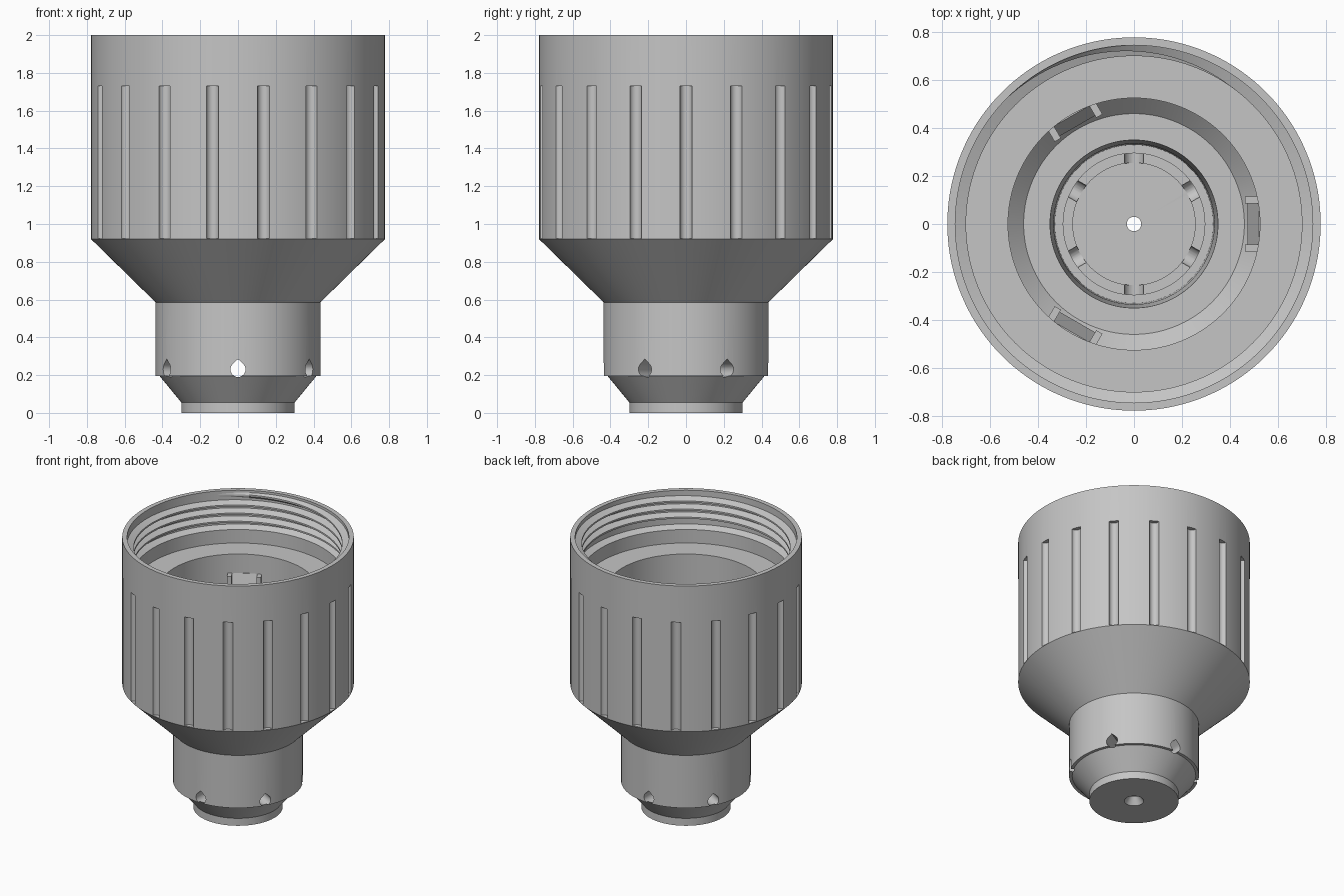
import bpy, bmesh, math
from mathutils import Vector, Matrix

if "Cube" in bpy.data.objects:
    bpy.data.objects.remove(bpy.data.objects["Cube"], do_unlink=True)

# One plain grey plastic
grey = bpy.data.materials.new("plain_grey")
grey.use_nodes = True
COLOUR = (0.56, 0.56, 0.56, 1)
grey.diffuse_color = COLOUR
grey.node_tree.nodes["Principled BSDF"].inputs["Base Color"].default_value = COLOUR

SEGMENTS = 144
TAU = math.tau


def finish(bm, name):
    bmesh.ops.recalc_face_normals(bm, faces=bm.faces)
    mesh = bpy.data.meshes.new(name)
    bm.to_mesh(mesh)
    bm.free()
    mesh.materials.append(grey)
    obj = bpy.data.objects.new(name, mesh)
    bpy.context.collection.objects.link(obj)
    return obj


def select(obj):
    bpy.ops.object.select_all(action="DESELECT")
    obj.select_set(True)
    bpy.context.view_layer.objects.active = obj


def smooth(obj):
    select(obj)
    bpy.ops.object.shade_smooth_by_angle(angle=math.radians(25))


def bridge(bm, rings, closed=False):
    """Skin consecutive rings of vertices."""
    pairs = zip(rings, rings[1:] + rings[:1]) if closed else zip(rings, rings[1:])
    for a, b in pairs:
        for i in range(len(a)):
            j = (i + 1) % len(a)
            bm.faces.new((a[i], a[j], b[j], b[i]))


def prism(bm, start, end, place):
    """Closed prism between two equal outlines, placed by a matrix."""
    rings = [[bm.verts.new(place @ Vector(p)) for p in ring] for ring in (start, end)]
    bridge(bm, rings)
    bm.faces.new(rings[0])
    bm.faces.new(rings[1])


def turn(degrees):
    return Matrix.Rotation(math.radians(degrees), 4, "Z")


# Body: closed wall section (radius, height) turned about z
section = [
    # outside, bottom to top
    (0.065, 0), (0.3, 0), (0.3, 0.055), (0.415, 0.195), (0.436, 0.195),
    (0.436, 0.585), (0.778, 0.92), (0.778, 2),
    # threaded mouth and stepped bore, top to bottom
    (0.745, 2), (0.745, 1.75), (0.7, 1.73), (0.7, 1.63), (0.525, 1.63),
    (0.525, 0.95), (0.46, 0.885), (0.35, 0.885), (0.335, 0.6), (0.33, 0.31),
    (0.295, 0.31), (0.295, 0.235), (0.255, 0.235), (0.255, 0.19),
    (0.03, 0.19), (0.03, 0.05),
]
bm = bmesh.new()
rings = []
for r, z in section:
    rings.append([bm.verts.new((r * math.cos(TAU * i / SEGMENTS),
                                r * math.sin(TAU * i / SEGMENTS), z))
                  for i in range(SEGMENTS)])
bridge(bm, rings, closed=True)
body = finish(bm, "body")

# Cutters: round grip flutes and radial teardrop vents
bm = bmesh.new()
for k in range(18):
    place = turn(20 * k) @ Matrix.Translation((0.78, 0, 0))
    circle = [(0.033 * math.cos(TAU * i / 24), 0.033 * math.sin(TAU * i / 24))
              for i in range(24)]
    prism(bm, [(x, y, 0.924) for x, y in circle], [(x, y, 1.73) for x, y in circle], place)

drop = [(0, 0.285)]
for i in range(19):
    a = math.radians(45 - 15 * i)
    drop.append((0.04 * math.cos(a), 0.23 + 0.04 * math.sin(a)))
for k in range(6):
    prism(bm, [(0.22, t, z) for t, z in drop], [(0.5, t, z) for t, z in drop],
          turn(30 + 60 * k))
cutter = finish(bm, "cutter")
cutter.hide_render = True

cut = body.modifiers.new("cut", "BOOLEAN")
cut.operation = "DIFFERENCE"
cut.solver = "EXACT"
cut.object = cutter
select(body)
bpy.ops.object.modifier_apply(modifier=cut.name)
bpy.data.objects.remove(cutter, do_unlink=True)
smooth(body)

# Internal screw thread: helical ridge, tapered at both ends
TURNS, PITCH = 3.4, 0.06
bm = bmesh.new()
steps = int(TURNS * SEGMENTS)
rings = []
for i in range(steps + 1):
    a = TAU * i / SEGMENTS
    z = 1.765 + PITCH * i / SEGMENTS
    taper = min(1, 4 * min(i, steps - i) / SEGMENTS + 0.02)
    crest = 0.75 - 0.05 * taper
    ridge = [(0.75, -0.026), (crest, -0.006), (crest, 0.006), (0.75, 0.026)]
    rings.append([bm.verts.new((r * math.cos(a), r * math.sin(a), z + dz))
                  for r, dz in ridge])
bridge(bm, rings)
bm.faces.new(rings[0])
bm.faces.new(rings[-1])
smooth(finish(bm, "screw_thread"))

# Three locking tabs: sloped pad between two square cheeks
for k, label in enumerate(("right", "back", "front")):
    bm = bmesh.new()
    block = [(0.54, 1.33), (0.462, 1.33), (0.462, 1.49), (0.54, 1.49)]
    pad = [(0.54, 1.33), (0.472, 1.33), (0.52, 1.49), (0.54, 1.49)]
    for outline, lo, hi in ((block, -0.115, -0.085), (pad, -0.085, 0.085),
                            (block, 0.085, 0.115)):
        prism(bm, [(r, lo, z) for r, z in outline], [(r, hi, z) for r, z in outline],
              turn(120 * k))
    finish(bm, "locking_tab_" + label)
